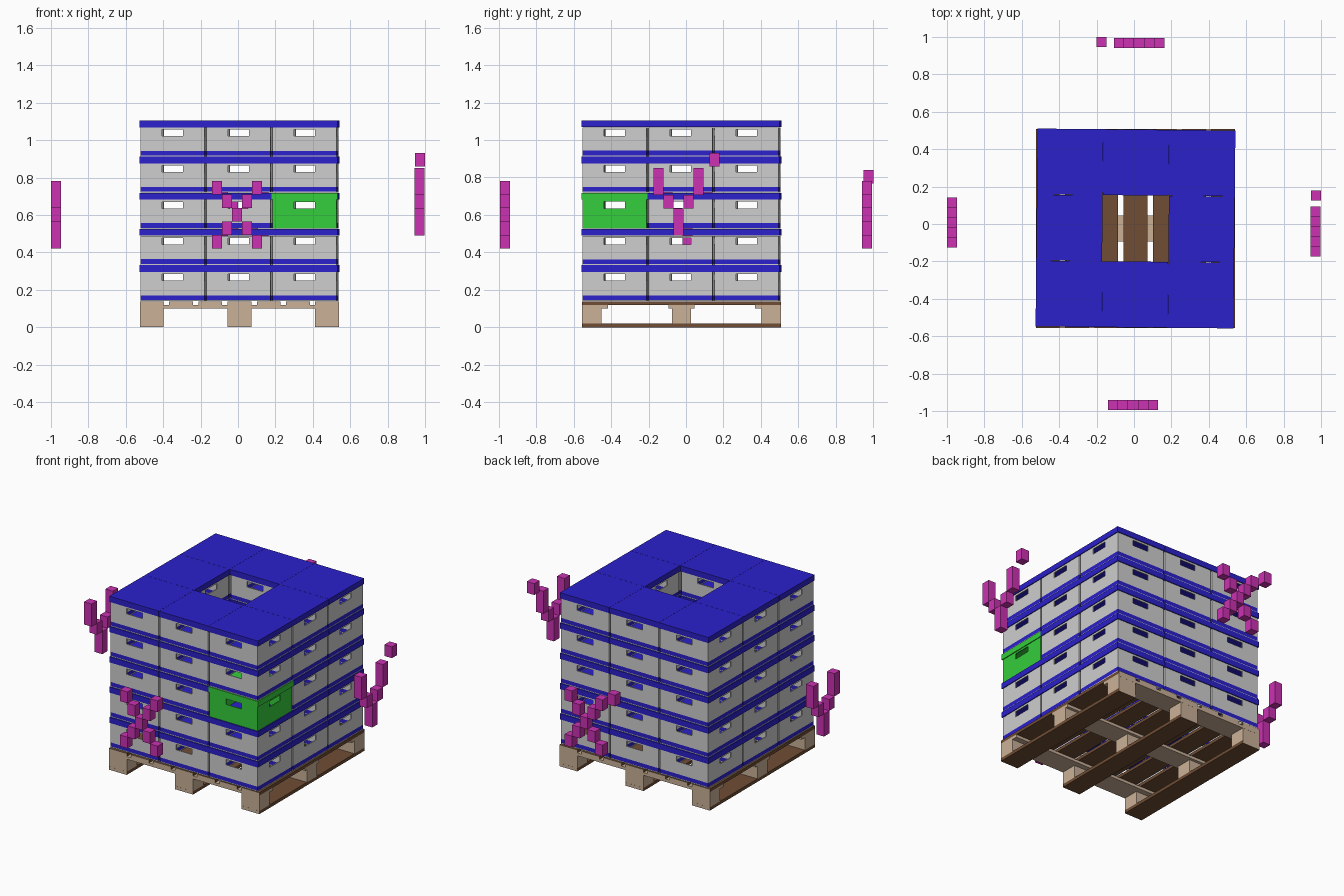
import bpy, bmesh, math
from mathutils import Matrix, Vector

if "Cube" in bpy.data.objects:
    bpy.data.objects.remove(bpy.data.objects["Cube"])


def mat(name, rgb):
    m = bpy.data.materials.new(name)
    m.diffuse_color = (*rgb, 1)
    m.use_nodes = True
    m.node_tree.nodes["Principled BSDF"].inputs["Base Color"].default_value = m.diffuse_color
    return m


GREY = mat("crate grey", (0.62, 0.62, 0.62))
BLUE = mat("crate blue", (0.025, 0.015, 0.60))
GREEN = mat("marked green", (0.035, 0.62, 0.045))
PINK = mat("marker magenta", (0.60, 0.032, 0.45))
TAN = mat("pale wood", (0.59, 0.44, 0.31))
BROWN = mat("brown wood", (0.16, 0.075, 0.035))


def add_object(name, bm, mats):
    me = bpy.data.meshes.new(name)
    bm.to_mesh(me)
    bm.free()
    for m in mats:
        me.materials.append(m)
    ob = bpy.data.objects.new(name, me)
    bpy.context.collection.objects.link(ob)
    return ob


def add_box(bm, c, s):
    m = Matrix.Translation(c) @ Matrix.Diagonal((*s, 1))
    return bmesh.ops.create_cube(bm, size=1, matrix=m)["verts"]


CX, CY = 0.008, -0.024      # centre of the load
H, LID, PITCH = 0.1932, 0.037, 0.353
Z0 = 0.139


# ---- pallet ----
def boards(name, boxes, mats, tan_ends=False):
    bm = bmesh.new()
    for c, s in boxes:
        add_box(bm, c, s)
    bm.normal_update()
    if tan_ends:            # end grain is pale
        for f in bm.faces:
            f.material_index = int(abs(f.normal.y) > 0.9)
    return add_object(name, bm, mats)


L, W = 1.064, 0.127
cols = [CX + k * (L - W) / 2 for k in (-1, 0, 1)]
rows = [CY + k * (L - 0.105) / 2 for k in (-1, 0, 1)]
boards("pallet_runners", [((x, CY, 0.01), (W, L, 0.02)) for x in cols], [BROWN, TAN], True)
boards("pallet_blocks", [((x, y, 0.06), (W, 0.104, 0.08)) for x in cols for y in rows], [TAN])
boards("pallet_stringers", [((CX, CY + k * (L - 0.14) / 2, 0.109), (L, 0.14, 0.018))
                            for k in (-1, 0, 1)], [TAN])
boards("pallet_deck", [((CX + (i - 3) * (L - W) / 6, CY, 0.1275), (W, L, 0.019))
                       for i in range(7)], [BROWN, TAN], True)


# ---- crates: open-bottomed walls with hand slots, plus a lid ----
def wall_mesh():
    bm = bmesh.new()
    h = 0.171
    us = [-h, -0.056, 0.056, h]
    zs = [0.001, 0.006, 0.031, 0.110, 0.145, H - LID]
    for k in range(4):
        r = Matrix.Rotation(k * math.pi / 2, 3, 'Z')
        for i in range(3):
            for j in range(5):
                if i == 1 and j == 3:       # hand slot
                    continue
                pts = [(us[i], zs[j]), (us[i + 1], zs[j]),
                       (us[i + 1], zs[j + 1]), (us[i], zs[j + 1])]
                f = bm.faces.new([bm.verts.new(r @ Vector((u, -h, z))) for u, z in pts])
                f.material_index = int(j == 1)      # low coloured band
    bmesh.ops.remove_doubles(bm, verts=bm.verts, dist=1e-5)
    return bm


def make_crate(name, body, trim):
    walls = add_object(name + "_walls", wall_mesh(), [body, trim])
    bm = bmesh.new()
    add_box(bm, (0, 0, H - LID / 2), (PITCH - 0.001, PITCH - 0.001, LID - 0.001))
    lid = add_object(name + "_lid", bm, [trim])
    return walls, lid


def place(ob, m):
    ob.matrix_world = m
    if ob.name.split(".")[0].endswith("walls"):
        s = ob.modifiers.new("thickness", 'SOLIDIFY')
        s.thickness = 0.006
        s.offset = -1


plain = make_crate("crate", GREY, BLUE)
marked = make_crate("green_crate", GREEN, GREEN)
# the whole stack is turned slightly on the pallet
stack = Matrix.Translation((CX, CY, Z0)) @ Matrix.Rotation(-0.01, 4, 'Z')
first = True
for layer in range(5):
    for ix in (-1, 0, 1):
        for iy in (-1, 0, 1):
            if ix == 0 and iy == 0:
                continue
            m = stack @ Matrix.Translation((ix * PITCH, iy * PITCH, layer * H))
            if (layer, ix, iy) == (2, 1, -1):
                for ob in marked:
                    place(ob, m)
                continue
            for src in plain:
                ob = src
                if not first:
                    ob = bpy.data.objects.new(src.name, src.data)
                    bpy.context.collection.objects.link(ob)
                place(ob, m)
            first = False

# ---- floating side markers made of small blocks: (column, low row, rows) ----
CROSS = [(k, k, 1) for k in range(-2, 3)] + [(k, -k, 1) for k in (-2, -1, 1, 2)]
FORK = [(-2, 1, 2), (2, 1, 2), (-1, 0, 1), (1, 0, 1), (0, -2, 2)]
BW, BH = 0.0535, 0.0722


def marker(name, cells, axis, dist, centre, z, extra=None):
    bm = bmesh.new()
    items = [(centre + c * BW, z + (r + (n - 1) / 2) * BH, n * BH, dist) for c, r, n in cells]
    if extra:
        items.append((extra[0], extra[1], BH, extra[2]))
    for u, zz, hh, d in items:
        c = (u, d, zz) if axis == 'y' else (d, u, zz)
        add_box(bm, c, (BW, BW, hh))
    add_object(name, bm, [PINK])


marker("front_marker", CROSS, 'y', -0.967, -0.006, 0.600)
marker("back_marker", CROSS, 'y', 0.967, 0.028, 0.600, (-0.173, 0.803, 0.974))
marker("left_marker", FORK, 'x', -0.973, 0.008, 0.600)
marker("right_marker", FORK, 'x', 0.970, -0.041, 0.670, (0.153, 0.895, 0.973))
